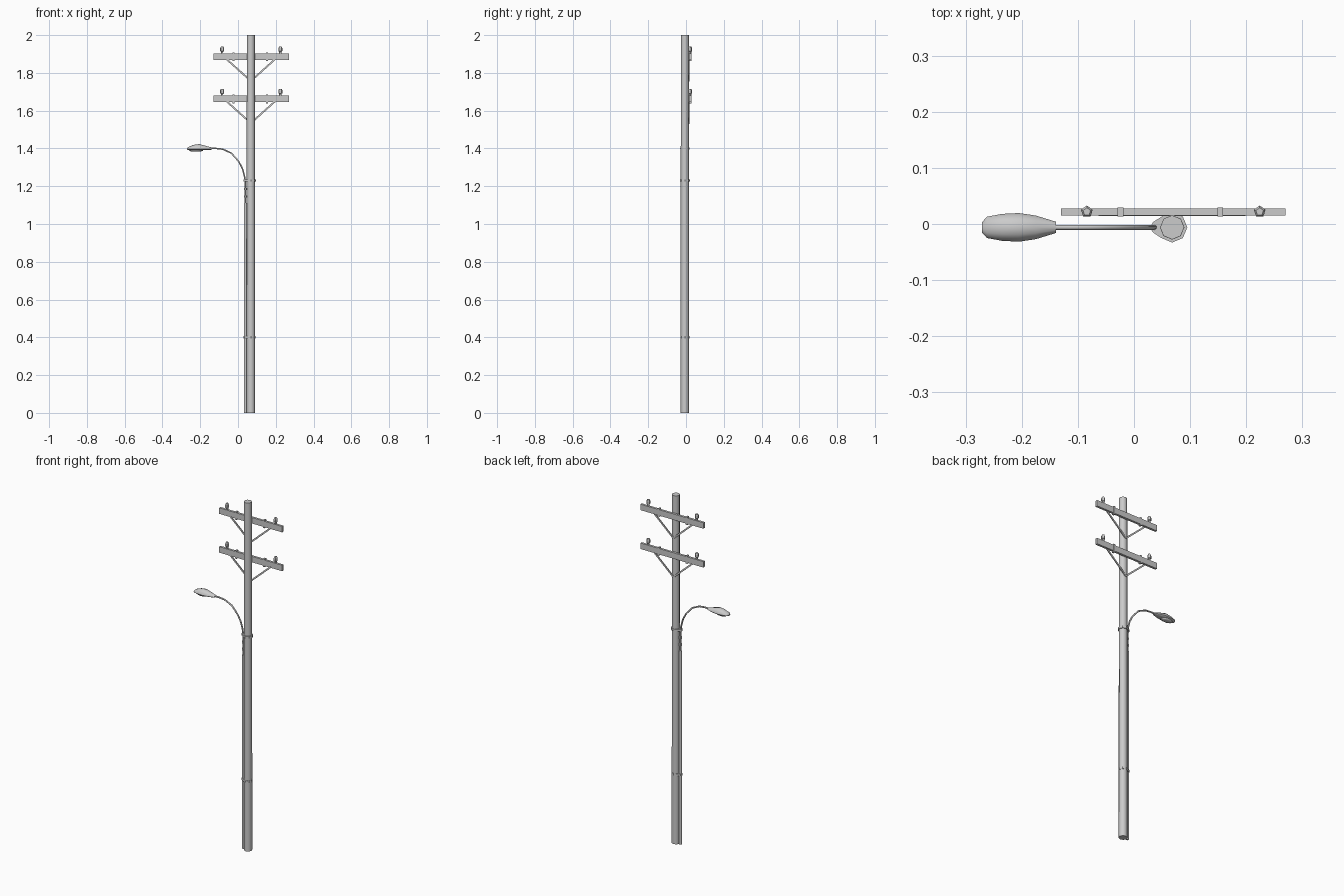
import bpy, bmesh, math
from mathutils import Vector

if "Cube" in bpy.data.objects:
    bpy.data.objects.remove(bpy.data.objects["Cube"])

PX, PY = 0.068, -0.006      # pole axis
CX = 0.039                  # conduit / lamp pipe axis


def finish(name, bm, smooth=None):
    bmesh.ops.recalc_face_normals(bm, faces=bm.faces)
    me = bpy.data.meshes.new(name)
    bm.to_mesh(me)
    bm.free()
    ob = bpy.data.objects.new(name, me)
    bpy.context.collection.objects.link(ob)
    if smooth:
        bpy.ops.object.select_all(action='DESELECT')
        ob.select_set(True)
        bpy.context.view_layer.objects.active = ob
        bpy.ops.object.shade_smooth_by_angle(angle=math.radians(smooth))
    return ob


def loft(name, rings, smooth=None):
    bm = bmesh.new()
    loops = [[bm.verts.new(p) for p in r] for r in rings]
    n = len(loops[0])
    for a, b in zip(loops, loops[1:]):
        for i in range(n):
            j = (i + 1) % n
            bm.faces.new((a[i], a[j], b[j], b[i]))
    bm.faces.new(loops[0][::-1])
    bm.faces.new(loops[-1])
    return finish(name, bm, smooth)


def circle(x, y, z, r, n, turn=0.0):
    return [(x + r * math.cos(turn + math.tau * i / n),
             y + r * math.sin(turn + math.tau * i / n), z) for i in range(n)]


def lathe(name, x, y, profile, n, smooth=None, turn=0.0):
    return loft(name, [circle(x, y, z, r, n, turn) for r, z in profile], smooth)


def box(name, x0, x1, y0, y1, z0, z1):
    return loft(name, [[(x0, y0, z), (x1, y0, z), (x1, y1, z), (x0, y1, z)] for z in (z0, z1)])


def strap(name, z, pad, pipe_r):
    # band pulled tight around the pole and the pipe beside it
    bm = bmesh.new()
    for h in (z - 0.006, z + 0.006):
        for p in circle(PX, PY, h, 0.022 + pad, 8) + circle(CX, PY, h, pipe_r, 6):
            bm.verts.new(p)
    res = bmesh.ops.convex_hull(bm, input=bm.verts)
    loose = [v for v in bm.verts if not v.link_faces]
    bmesh.ops.delete(bm, geom=loose, context='VERTS')
    bmesh.ops.dissolve_limit(bm, angle_limit=0.02, verts=bm.verts, edges=bm.edges)
    return finish(name, bm)


# Pole, conduit and straps
lathe("pole", PX, PY, [(0.0225, 0), (0.0215, 2.0)], 8, 50)
lathe("conduit", CX, PY, [(0.008, 0), (0.008, 1.11)], 6, 65)
strap("lower_strap", 0.40, 0.002, 0.0105)
strap("upper_strap", 1.23, 0.005, 0.0105)

# Crossarms with braces, insulators and clamps
for label, dz in (("upper", 0.0), ("lower", -0.223)):
    box(label + "_crossarm", -0.13, 0.27, 0.015, 0.028, 1.868 + dz, 1.902 + dz)
    for side, s in (("left", -1), ("right", 1)):
        tag = f"{label}_{side}_"
        # diagonal flat brace
        a = Vector((PX, 0, 1.757 + dz))
        b = Vector((PX + s * 0.128, 0, 1.872 + dz))
        d = (b - a).normalized()
        w = Vector((-d.z, 0, d.x)) * 0.0045
        loft(tag + "brace", [[p - w + Vector((0, 0.014, 0)), p + w + Vector((0, 0.014, 0)),
                              p + w + Vector((0, 0.019, 0)), p - w + Vector((0, 0.019, 0))]
                             for p in (a, b)])
        lathe(tag + "insulator", PX + 0.002 + s * 0.154, 0.022,
              [(0.006, 1.898 + dz), (0.006, 1.912 + dz), (0.011, 1.915 + dz),
               (0.011, 1.931 + dz), (0.007, 1.939 + dz)], 5, turn=math.pi / 2)
        cx = PX - 0.003 + s * 0.089
        box(tag + "clamp", cx - 0.005, cx + 0.005, 0.0135, 0.0295, 1.862 + dz, 1.908 + dz)

# Curved lamp pipe
path = [(CX, 1.09), (CX, 1.21), (0.034, 1.255), (0.023, 1.295), (0.003, 1.332),
        (-0.035, 1.375), (-0.08, 1.396), (-0.115, 1.400), (-0.16, 1.400)]
pts = [Vector((x, PY, z)) for x, z in path]
rings = []
for i, p in enumerate(pts):
    t = (pts[min(i + 1, len(pts) - 1)] - pts[max(i - 1, 0)]).normalized()
    u, v = Vector((0, 1, 0)), Vector((-t.z, 0, t.x))
    rings.append([p + 0.0045 * (u * math.cos(k * math.tau / 6) + v * math.sin(k * math.tau / 6))
                  for k in range(6)])
loft("lamp_pipe", rings, 65)
for i, z in enumerate((1.145, 1.185)):
    lathe(f"pipe_collar_{i + 1}", CX, PY, [(0.008, z - 0.006), (0.008, z + 0.006)], 6)


# Lamp head: domed top, shallow underside
def head_ring(x, w, top, low, mid=1.397, n=12):
    out = []
    for i in range(n):
        a = math.tau * i / n
        h = top - mid if math.sin(a) > 0 else mid - low
        out.append((x, PY + w * math.cos(a), mid + h * math.sin(a)))
    return out


loft("lamp_head", [head_ring(*r) for r in (
    (-0.271, 0.009, 1.401, 1.394), (-0.262, 0.019, 1.408, 1.392), (-0.235, 0.024, 1.419, 1.390),
    (-0.205, 0.0255, 1.423, 1.390), (-0.175, 0.021, 1.415, 1.391), (-0.139, 0.010, 1.405, 1.393))], 50)
# Glass lens under the head
loft("lamp_lens", [[(-0.222 + a * math.cos(k * math.tau / 10),
                     PY + b * math.sin(k * math.tau / 10), z) for k in range(10)]
                   for a, b, z in ((0.026, 0.013, 1.384), (0.036, 0.018, 1.388), (0.038, 0.019, 1.395))], 50)
